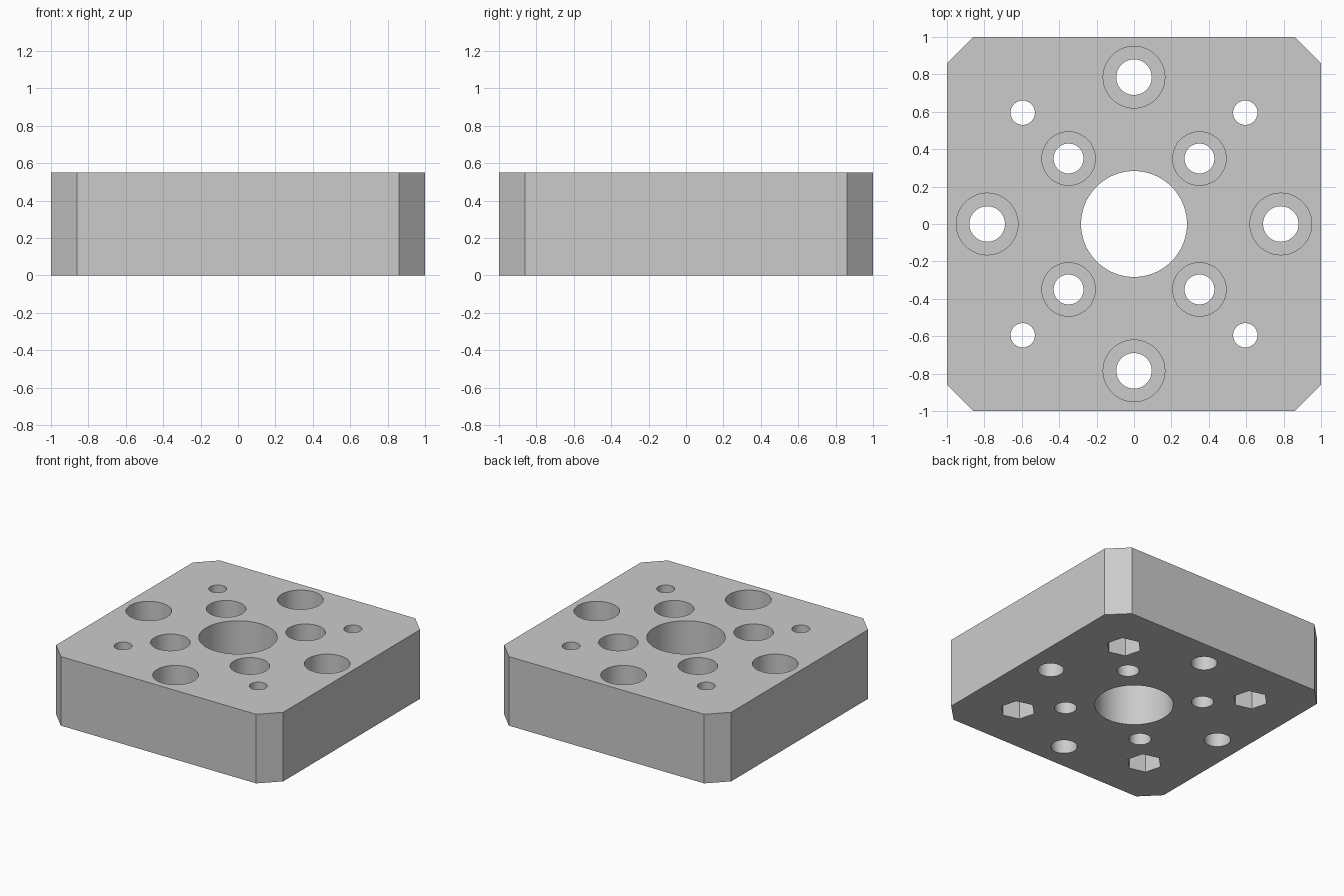
import bpy
import bmesh
from math import pi, cos, sin

if "Cube" in bpy.data.objects:
    bpy.data.objects.remove(bpy.data.objects["Cube"], do_unlink=True)

HEIGHT = 0.55
CHAMFER = 0.14
OVER = 0.1  # how far cutters reach past the faces

grey = bpy.data.materials.new("plain grey")
grey.use_nodes = True
grey.diffuse_color = (0.6, 0.6, 0.6, 1)
grey.node_tree.nodes["Principled BSDF"].inputs["Base Color"].default_value = (0.6, 0.6, 0.6, 1)


def prism(name, outline, z0, z1):
    """Extrude a flat outline from z0 up to z1."""
    bm = bmesh.new()
    face = bm.faces.new([bm.verts.new((x, y, z0)) for x, y in outline])
    grown = bmesh.ops.extrude_face_region(bm, geom=[face])["geom"]
    top = [g for g in grown if isinstance(g, bmesh.types.BMVert)]
    bmesh.ops.translate(bm, verts=top, vec=(0, 0, z1 - z0))
    bmesh.ops.recalc_face_normals(bm, faces=bm.faces)
    mesh = bpy.data.meshes.new(name)
    bm.to_mesh(mesh)
    bm.free()
    mesh.materials.append(grey)
    obj = bpy.data.objects.new(name, mesh)
    bpy.context.collection.objects.link(obj)
    return obj


def ring(x, y, radius, sides, turn=0.0):
    return [(x + radius * cos(turn + 2 * pi * i / sides),
             y + radius * sin(turn + 2 * pi * i / sides)) for i in range(sides)]


# Square block with cut corners
c = 1 - CHAMFER
block = prism("mounting_block",
              [(-c, -1), (c, -1), (1, -c), (1, c), (c, 1), (-c, 1), (-1, c), (-1, -c)],
              0, HEIGHT)


def cut(outline, z0, z1):
    cutter = prism("hole_cutter", outline, z0, z1)
    cutter.hide_render = True
    mod = block.modifiers.new("hole", "BOOLEAN")
    mod.operation = "DIFFERENCE"
    mod.solver = "EXACT"
    mod.object = cutter
    bpy.context.view_layer.objects.active = block
    bpy.ops.object.modifier_apply(modifier=mod.name)
    bpy.data.objects.remove(cutter, do_unlink=True)


def drill(x, y, radius, sides=48):
    cut(ring(x, y, radius, sides), -OVER, HEIGHT + OVER)


def counterbore(x, y, radius, depth):
    cut(ring(x, y, radius, 48), HEIGHT - depth, HEIGHT + OVER)


# Central bore
drill(0, 0, 0.283, 80)

# Four large counterbored holes near the side middles
for x, y in ((0.785, 0), (-0.785, 0), (0, 0.785), (0, -0.785)):
    drill(x, y, 0.095)
    counterbore(x, y, 0.165, 0.24)

for sx in (-1, 1):
    for sy in (-1, 1):
        # Inner counterbored holes
        drill(sx * 0.35, sy * 0.35, 0.08)
        counterbore(sx * 0.35, sy * 0.35, 0.143, 0.2)
        # Outer holes with six-sided nut pockets underneath
        drill(sx * 0.595, sy * 0.595, 0.065)
        cut(ring(sx * 0.595, sy * 0.595, 0.129, 6, pi / 4), -OVER, 0.2)

# Smooth bore walls, sharp edges
bpy.ops.object.select_all(action="DESELECT")
block.select_set(True)
bpy.context.view_layer.objects.active = block
bpy.ops.object.shade_smooth_by_angle(angle=pi / 6)
